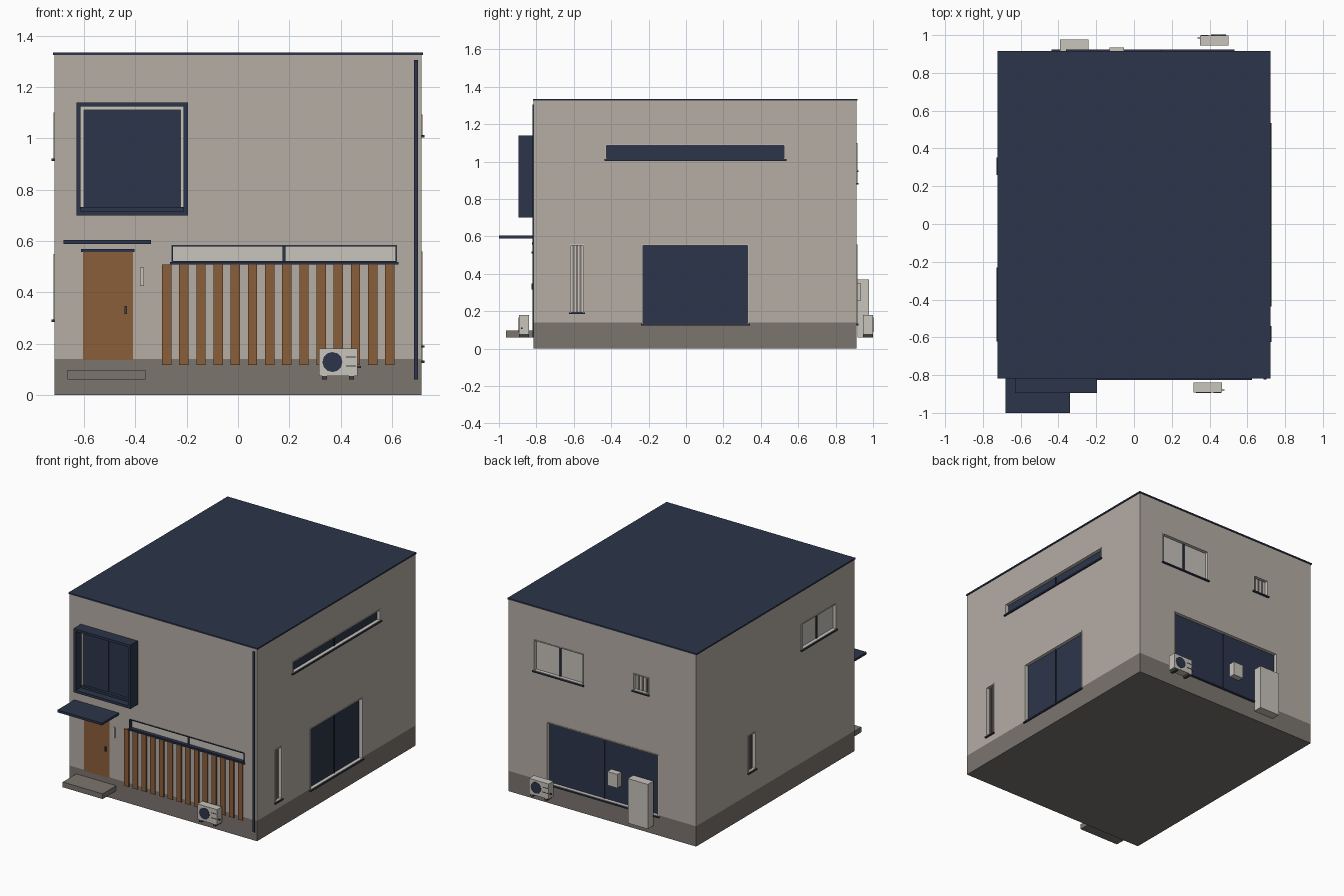
import bpy, bmesh, math
from mathutils import Matrix, Vector

default = bpy.data.objects.get("Cube")
if default:
    bpy.data.objects.remove(default, do_unlink=True)


def material(name, r, g, b):
    m = bpy.data.materials.new(name)
    m.use_nodes = True
    m.diffuse_color = (r, g, b, 1)
    m.node_tree.nodes["Principled BSDF"].inputs["Base Color"].default_value = (r, g, b, 1)
    return m


BEIGE = material("beige wall", 0.462, 0.418, 0.376)
STONE = material("foundation grey", 0.202, 0.178, 0.159)
NAVY = material("navy metal", 0.025, 0.036, 0.069)
WOOD = material("warm wood", 0.258, 0.112, 0.042)
PALE = material("pale trim", 0.578, 0.552, 0.503)
DARK = material("dark grey", 0.05, 0.05, 0.055)

# Each wall: turn about z and distance from the centre.
# On a wall, "a" runs to the viewer's right and "d" points outward.
WALLS = {"front": (0, 0.815), "right": (90, 0.716), "back": (180, 0.912), "left": (270, 0.716)}
openings = []


def finish(name, bm, *mats):
    me = bpy.data.meshes.new(name)
    bm.to_mesh(me)
    bm.free()
    for m in mats:
        me.materials.append(m)
    ob = bpy.data.objects.new(name, me)
    bpy.context.collection.objects.link(ob)
    return ob


def add_box(bm, lo, hi, turn=Matrix()):
    lo, hi = Vector(lo), Vector(hi)
    size = Matrix.Diagonal((*(hi - lo), 1))
    bmesh.ops.create_cube(bm, size=1, matrix=turn @ Matrix.Translation((lo + hi) / 2) @ size)


def wall_box(bm, wall, a, d, z):
    angle, dist = WALLS[wall]
    turn = Matrix.Rotation(math.radians(angle), 4, "Z")
    add_box(bm, (a[0], -dist - d[1], z[0]), (a[1], -dist - d[0], z[1]), turn)


def part(name, mat, wall, *boxes):
    bm = bmesh.new()
    for a, d, z in boxes:
        wall_box(bm, wall, a, d, z)
    return finish(name, bm, mat)


def ring(a, d, z, t):
    """Four boxes bordering a rectangle."""
    return [((a[0], a[0] + t), d, z), ((a[1] - t, a[1]), d, z),
            ((a[0] + t, a[1] - t), d, (z[0], z[0] + t)),
            ((a[0] + t, a[1] - t), d, (z[1] - t, z[1]))]


def window(name, wall, a, z, pane=PALE, frame=PALE, bars=1, bar=NAVY, width=0.008):
    """Recessed window with lining, pane, upright bars and sill."""
    openings.append((wall, a, (-0.03, 0.05), z))
    part(name + "_frame", frame, wall, *ring(a, (-0.03, 0.004), z, 0.006))
    part(name + "_pane", pane, wall, (a, (-0.03, -0.02), z))
    step = (a[1] - a[0]) / (bars + 1)
    mids = [a[0] + step * (i + 1) for i in range(bars)]
    part(name + "_bars", bar, wall,
         *[((m - width / 2, m + width / 2), (-0.022, -0.014), z) for m in mids])
    part(name + "_sill", NAVY, wall,
         ((a[0] - 0.006, a[1] + 0.006), (-0.01, 0.011), (z[0] - 0.006, z[0] + 0.003)))


# Windows
window("transom", "front", (-0.26, 0.62), (0.515, 0.585), frame=NAVY, width=0.012)
window("long_window", "right", (-0.43, 0.53), (1.01, 1.092), pane=NAVY)
window("side_shutter", "right", (-0.235, 0.335), (0.13, 0.557), pane=NAVY)
window("right_slit", "right", (-0.62, -0.545), (0.19, 0.558), bars=3, bar=STONE, width=0.01)
window("left_slit", "left", (-0.345, -0.265), (0.29, 0.55), bars=3, bar=STONE, width=0.01)
window("left_window", "left", (0.235, 0.615), (0.918, 1.10), width=0.014)
window("back_window", "back", (-0.525, -0.145), (0.883, 1.10), width=0.014)
window("back_small_window", "back", (0.235, 0.355), (0.95, 1.07), bars=3, bar=STONE, width=0.01)
window("back_shutter", "back", (-0.425, 0.43), (0.13, 0.557), pane=NAVY)

# House body with a grey foundation band, openings cut out
bm = bmesh.new()
add_box(bm, (-0.716, -0.815, 0), (0.716, 0.912, 1.327))
bmesh.ops.bisect_plane(bm, geom=bm.verts[:] + bm.edges[:] + bm.faces[:],
                       plane_co=(0, 0, 0.14), plane_no=(0, 0, 1))
for f in bm.faces:
    f.material_index = 1 if f.calc_center_median().z < 0.14 else 0
house = finish("house_body", bm, BEIGE, STONE)
bm = bmesh.new()
for o in openings:
    wall_box(bm, *o)
cutter = finish("opening_cutter", bm)
cutter.hide_render = True
cut = house.modifiers.new("openings", "BOOLEAN")
cut.operation, cut.object, cut.solver = "DIFFERENCE", cutter, "EXACT"
bpy.context.view_layer.objects.active = house
bpy.ops.object.modifier_apply(modifier=cut.name)
bpy.data.objects.remove(cutter, do_unlink=True)

# Roof slab
bm = bmesh.new()
add_box(bm, (-0.722, -0.819, 1.325), (0.722, 0.917, 1.335))
finish("roof", bm, NAVY)

# Projecting box window
a, z = (-0.63, -0.195), (0.70, 1.14)
part("box_window_surround", NAVY, "front", *ring(a, (0, 0.08), z, 0.017))
part("box_window_frame", PALE, "front", *ring((-0.613, -0.212), (0, 0.02), (0.717, 1.123), 0.012))
part("box_window_panels", NAVY, "front",
     ((-0.601, -0.41), (0, 0.012), (0.729, 1.111)),
     ((-0.416, -0.224), (0, 0.008), (0.729, 1.111)),
     ((-0.613, -0.212), (0, 0.03), (0.717, 0.732)))

# Entrance
part("door", WOOD, "front", ((-0.605, -0.41), (0, 0.003), (0.135, 0.56)))
part("door_header", NAVY, "front", ((-0.612, -0.404), (0, 0.008), (0.557, 0.568)))
part("door_handle", DARK, "front", ((-0.442, -0.433), (0.003, 0.01), (0.315, 0.347)))
part("canopy", NAVY, "front", ((-0.68, -0.34), (0, 0.185), (0.588, 0.604)))
part("entrance_step", STONE, "front", ((-0.665, -0.36), (0, 0.148), (0.06, 0.096)))
part("intercom_panel", PALE, "front", ((-0.381, -0.367), (0, 0.006), (0.425, 0.497)))

# Wooden slat screen
part("slat_screen", WOOD, "front",
     *[((c - 0.018, c + 0.018), (0, 0.007), (0.116, 0.508))
       for c in (-0.278 + 0.0669 * i for i in range(14))])

# Downpipe
part("downpipe", NAVY, "front", ((0.686, 0.702), (0, 0.007), (0.06, 1.305)))


def outdoor_unit(name, wall, a, d):
    """Air conditioner box with fan disc, vents, feet and pipe."""
    part(name + "_case", PALE, wall, ((a, a + 0.15), (d, d + 0.053), (0.074, 0.18)))
    part(name + "_feet", DARK, wall,
         *[((a + s, a + s + 0.02), (d, d + 0.053), (0.06, 0.074)) for s in (0.012, 0.118)])
    part(name + "_vents", DARK, wall,
         *[((a + 0.105, a + 0.145), (d + 0.05, d + 0.055), (h, h + 0.004)) for h in (0.111, 0.145)])
    part(name + "_pipe", DARK, wall, ((a + 0.15, a + 0.165), (d + 0.036, d + 0.042), (0.105, 0.112)))
    angle, dist = WALLS[wall]
    place = (Matrix.Rotation(math.radians(angle), 4, "Z")
             @ Matrix.Translation((a + 0.053, -dist - d - 0.053, 0.128))
             @ Matrix.Rotation(math.pi / 2, 4, "X"))
    disc = bmesh.new()
    bmesh.ops.create_cone(disc, cap_ends=True, segments=12, radius1=0.039, radius2=0.039,
                          depth=0.006, matrix=place)
    finish(name + "_fan", disc, NAVY)


outdoor_unit("front_unit", "front", 0.315, 0.024)
outdoor_unit("back_unit", "back", -0.5, 0.034)

# Water heater and meter box
part("water_heater", PALE, "back", ((0.24, 0.393), (0.005, 0.066), (0.06, 0.368)))
part("meter_box", PALE, "back", ((0.053, 0.13), (-0.022, 0.022), (0.255, 0.35)))
